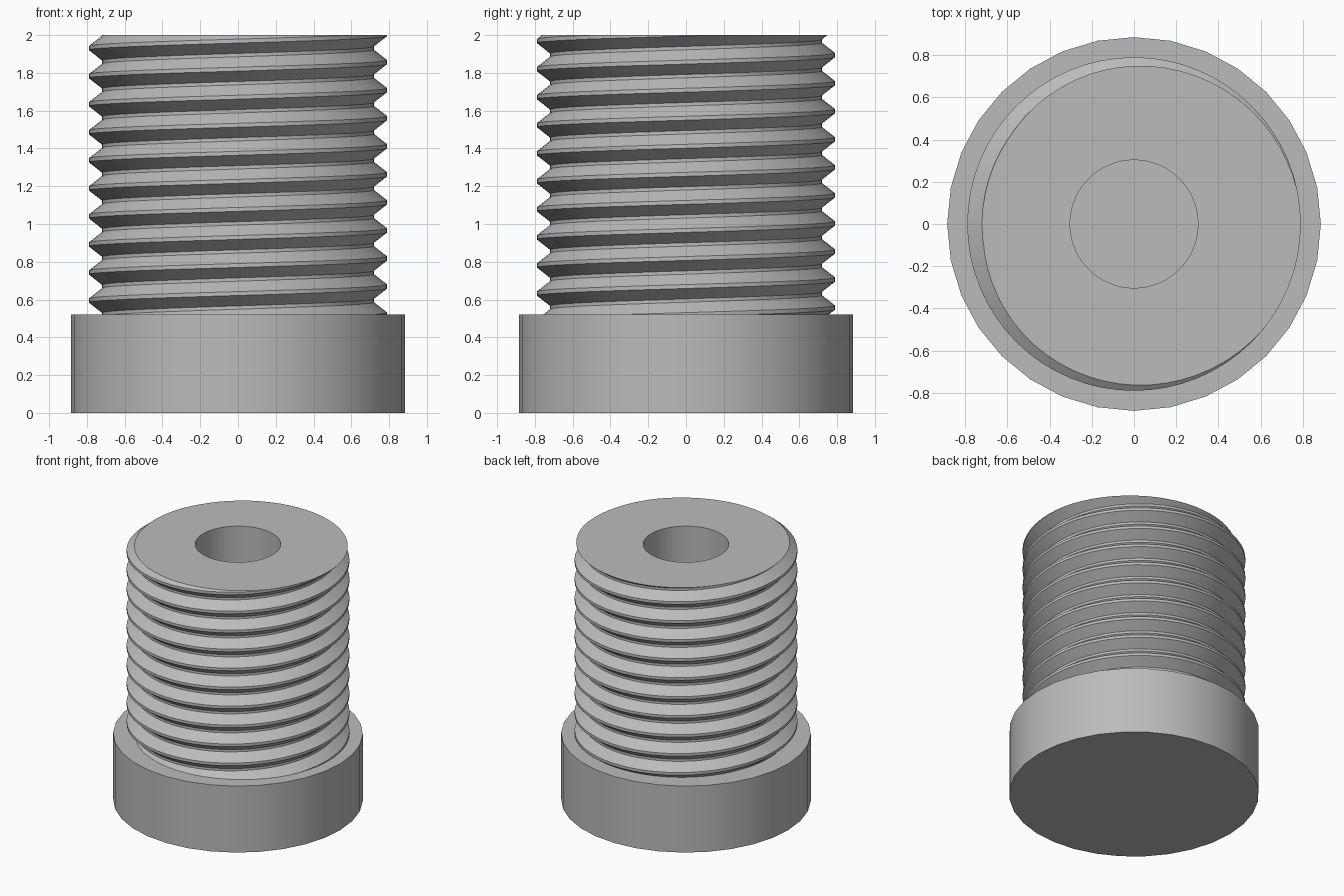
import bpy, bmesh
from math import sin, cos, pi, radians

if "Cube" in bpy.data.objects:
    bpy.data.objects.remove(bpy.data.objects["Cube"], do_unlink=True)

HEAD_TOP, TOP = 0.52, 2.0
HEAD_R, BORE_R = 0.885, 0.303
CREST_R, ROOT_R = 0.79, 0.72
PITCH, SEG = 0.1485, 64
CREST_Z = 1.857          # crest height on the +x side

steel = bpy.data.materials.new("grey steel")
steel.use_nodes = True
colour = (0.5, 0.5, 0.5, 1)
steel.diffuse_color = colour
steel.node_tree.nodes["Principled BSDF"].inputs["Base Color"].default_value = colour


def finish(bm, name):
    mesh = bpy.data.meshes.new(name)
    bm.to_mesh(mesh)
    bm.free()
    mesh.materials.append(steel)
    obj = bpy.data.objects.new(name, mesh)
    bpy.context.collection.objects.link(obj)
    bpy.ops.object.select_all(action='DESELECT')
    obj.select_set(True)
    bpy.context.view_layer.objects.active = obj
    bpy.ops.object.shade_smooth_by_angle(angle=radians(25))
    return obj


# Cap head: plain solid disc, its top also closes the bore
bm = bmesh.new()
bmesh.ops.create_cone(bm, cap_ends=True, segments=32, radius1=HEAD_R,
                      radius2=HEAD_R, depth=HEAD_TOP)
bmesh.ops.translate(bm, verts=bm.verts, vec=(0, 0, HEAD_TOP / 2))
finish(bm, "cap_head")

# Threaded shank: trapezoid profile wound in a right-handed helix
profile = [(ROOT_R, -0.44), (CREST_R, -0.07), (CREST_R, 0.07), (ROOT_R, 0.44)]
turns = 14
start = CREST_Z - 11 * PITCH
bm = bmesh.new()
columns = []
for i in range(SEG):
    a = 2 * pi * i / SEG
    columns.append([bm.verts.new((r * cos(a), r * sin(a),
                                  start + PITCH * (t + dz + i / SEG)))
                    for t in range(turns) for r, dz in profile])
for i in range(SEG):
    last = i == SEG - 1
    here, there = columns[i], columns[(i + 1) % SEG]
    shift = len(profile) if last else 0      # the seam steps up one turn
    for j in range(len(here) - 1 - shift):
        k = j + shift
        bm.faces.new((here[j], there[k], there[k + 1], here[j + 1]))

# Trim both ends flat
for z, up in ((HEAD_TOP, -1), (TOP, 1)):
    bmesh.ops.bisect_plane(bm, geom=bm.verts[:] + bm.edges[:] + bm.faces[:],
                           dist=1e-5, plane_co=(0, 0, z), plane_no=(0, 0, up),
                           clear_outer=True)

# End face with the bore opening
rim = [e for e in bm.edges if e.is_boundary
       and all(abs(v.co.z - TOP) < 1e-4 for v in e.verts)]
ring = bmesh.ops.create_circle(bm, segments=SEG, radius=BORE_R)["verts"]
bmesh.ops.translate(bm, verts=ring, vec=(0, 0, TOP))
bore_edges = list({e for v in ring for e in v.link_edges})
bmesh.ops.triangle_fill(bm, edges=rim + bore_edges, use_beauty=True,
                        normal=(0, 0, 1))

# Bore wall
wall = bmesh.ops.extrude_edge_only(bm, edges=bore_edges)["geom"]
for v in wall:
    if isinstance(v, bmesh.types.BMVert):
        v.co.z = HEAD_TOP
bmesh.ops.recalc_face_normals(bm, faces=bm.faces)
finish(bm, "threaded_shank")
